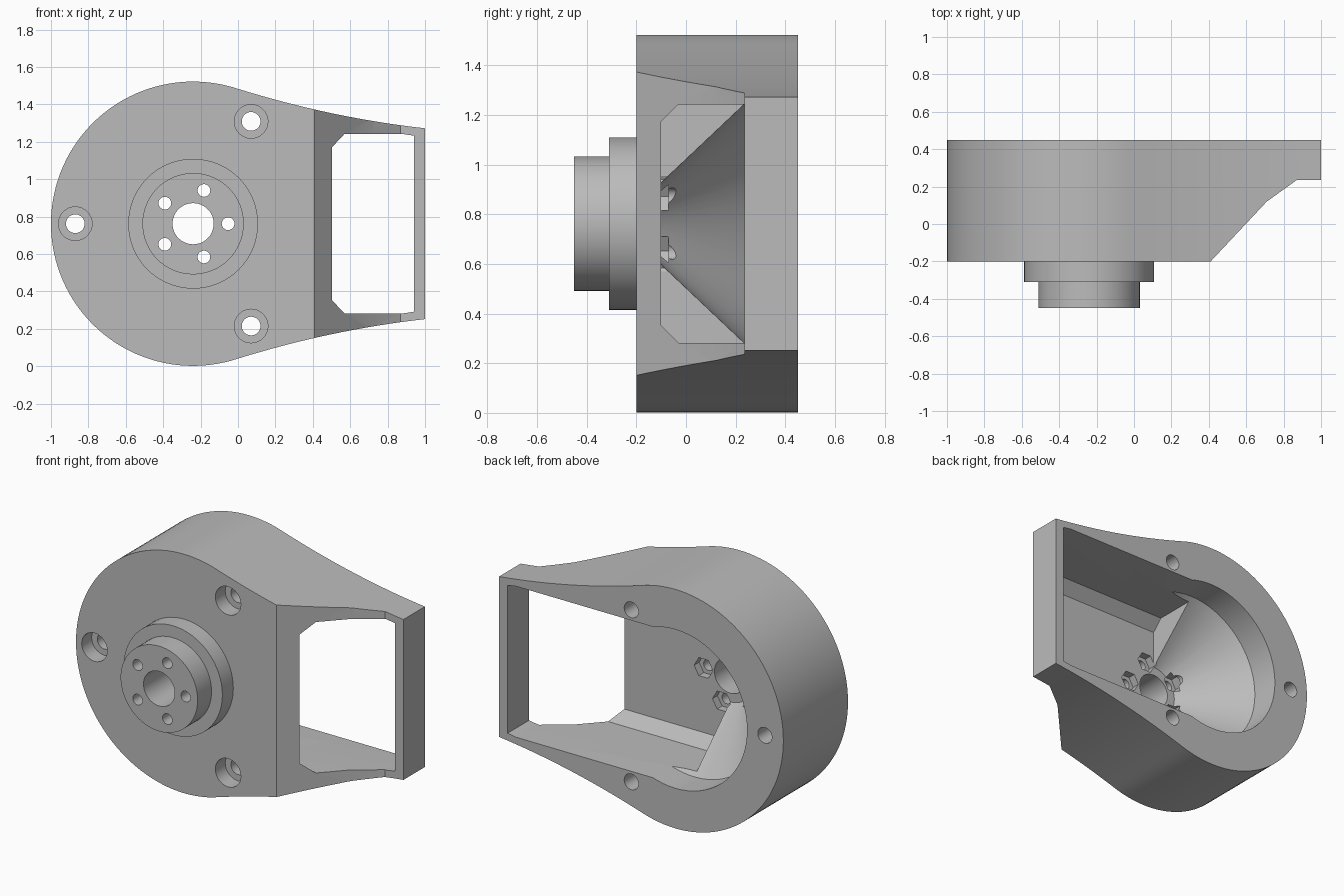
import bpy, bmesh, math
from math import cos, sin, pi, radians

if "Cube" in bpy.data.objects:
    bpy.data.objects.remove(bpy.data.objects["Cube"], do_unlink=True)

CX, CZ, R = -0.24, 0.762, 0.76      # axis of the round end and its radius
FRONT, BACK, FLOOR = -0.2, 0.45, -0.1

grey = bpy.data.materials.new("plain grey")
grey.use_nodes = True
colour = (0.5, 0.5, 0.5, 1)
grey.diffuse_color = colour
grey.node_tree.nodes["Principled BSDF"].inputs["Base Color"].default_value = colour


def loft(name, rings):
    """Closed solid through matching rings of 3D points."""
    bm = bmesh.new()
    loops = [[bm.verts.new(p) for p in ring] for ring in rings]
    n = len(loops[0])
    for a, b in zip(loops, loops[1:]):
        for i in range(n):
            j = (i + 1) % n
            bm.faces.new((a[i], a[j], b[j], b[i]))
    bm.faces.new(loops[0])
    bm.faces.new(loops[-1])
    bmesh.ops.recalc_face_normals(bm, faces=bm.faces)
    me = bpy.data.meshes.new(name)
    bm.to_mesh(me)
    bm.free()
    me.materials.append(grey)
    ob = bpy.data.objects.new(name, me)
    bpy.context.collection.objects.link(ob)
    return ob


def turned(name, steps, x=CX, z=CZ, sides=64):
    """Round solid along y from (y, radius) steps."""
    angles = [2 * pi * i / sides for i in range(sides)]
    return loft(name, [[(x + r * cos(a), y, z + r * sin(a)) for a in angles]
                       for y, r in steps])


def cut(ob, cutter):
    mod = ob.modifiers.new("cut", 'BOOLEAN')
    mod.operation, mod.solver, mod.object = 'DIFFERENCE', 'EXACT', cutter
    bpy.context.view_layer.objects.active = ob
    bpy.ops.object.modifier_apply(modifier=mod.name)
    bpy.data.objects.remove(cutter, do_unlink=True)


# Housing outline: round end flowing into two hollow-curved flanks
start = math.acos(-CX / R)
flank = []
for i in range(17):
    x = i / 16
    flank.append((x, R * sin(start) - 0.31 * x + 0.099 * x * x))
arc = [start + (2 * pi - 2 * start) * i / 72 for i in range(1, 72)]
outline = [(x, CZ + h) for x, h in reversed(flank)]
outline += [(CX + R * cos(a), CZ + R * sin(a)) for a in arc]
outline += [(x, CZ - h) for x, h in flank]
housing = loft("housing", [[(x, y, z) for x, z in outline] for y in (FRONT, BACK)])

# Sloping front cutaway towards the open end
slope = [(0.41, FRONT), (0.71, 0.12), (0.87, 0.235), (1.2, 0.235), (1.2, -0.6),
         (0.41, -0.6)]
cut(housing, loft("front_cutter", [[(x, y, z) for x, y in slope] for z in (-1, 3)]))

# Funnel recess from the back
cut(housing, turned("funnel_cutter", [(FLOOR, 0.165), (0.26, 0.505), (0.7, 0.505)], sides=72))

# Rectangular channel with chamfered floor corners and narrowed end
section = [(FLOOR, 0.41), (-0.03, 0.48), (0.7, 0.48)]
section += [(y, -h) for y, h in reversed(section)]
cut(housing, loft("channel_cutter", [[(x, y, CZ + h * s) for y, h in section]
                                     for x, s in ((CX, 1), (0.88, 1), (0.94, 0.98))]))

# Counterbored mounting holes
for x, z in ((-0.87, CZ), (0.07, CZ + 0.547), (0.07, CZ - 0.547)):
    cut(housing, turned("mount_cutter", [(-0.6, 0.09), (-0.1, 0.09), (-0.1, 0.05), (0.7, 0.05)],
                        x, z, 32))

# Stepped hub on the front
flange = turned("hub_flange", [(-0.31, 0.347), (FRONT, 0.347)])
boss = turned("hub_boss", [(-0.45, 0.271), (-0.31, 0.271)])

# Central bore and ring of bolt holes through hub and housing
for part in (housing, flange, boss):
    cut(part, turned("bore_cutter", [(-0.6, 0.11), (0, 0.11)], sides=48))
    for i in range(5):
        a = radians(72 * i)
        x, z = CX + 0.187 * cos(a), CZ + 0.187 * sin(a)
        cut(part, turned("bolt_cutter", [(-0.6, 0.034), (0, 0.034)], x, z, 24))
        # Hexagonal nut pockets behind each bolt hole
        if part is housing:
            cut(part, turned("nut_cutter", [(-0.15, 0.066), (-0.07, 0.066)], x, z, 6))

# Smooth curves, sharp edges
for part in (housing, flange, boss):
    bpy.ops.object.select_all(action='DESELECT')
    part.select_set(True)
    bpy.context.view_layer.objects.active = part
    bpy.ops.object.shade_smooth_by_angle(angle=radians(25))
